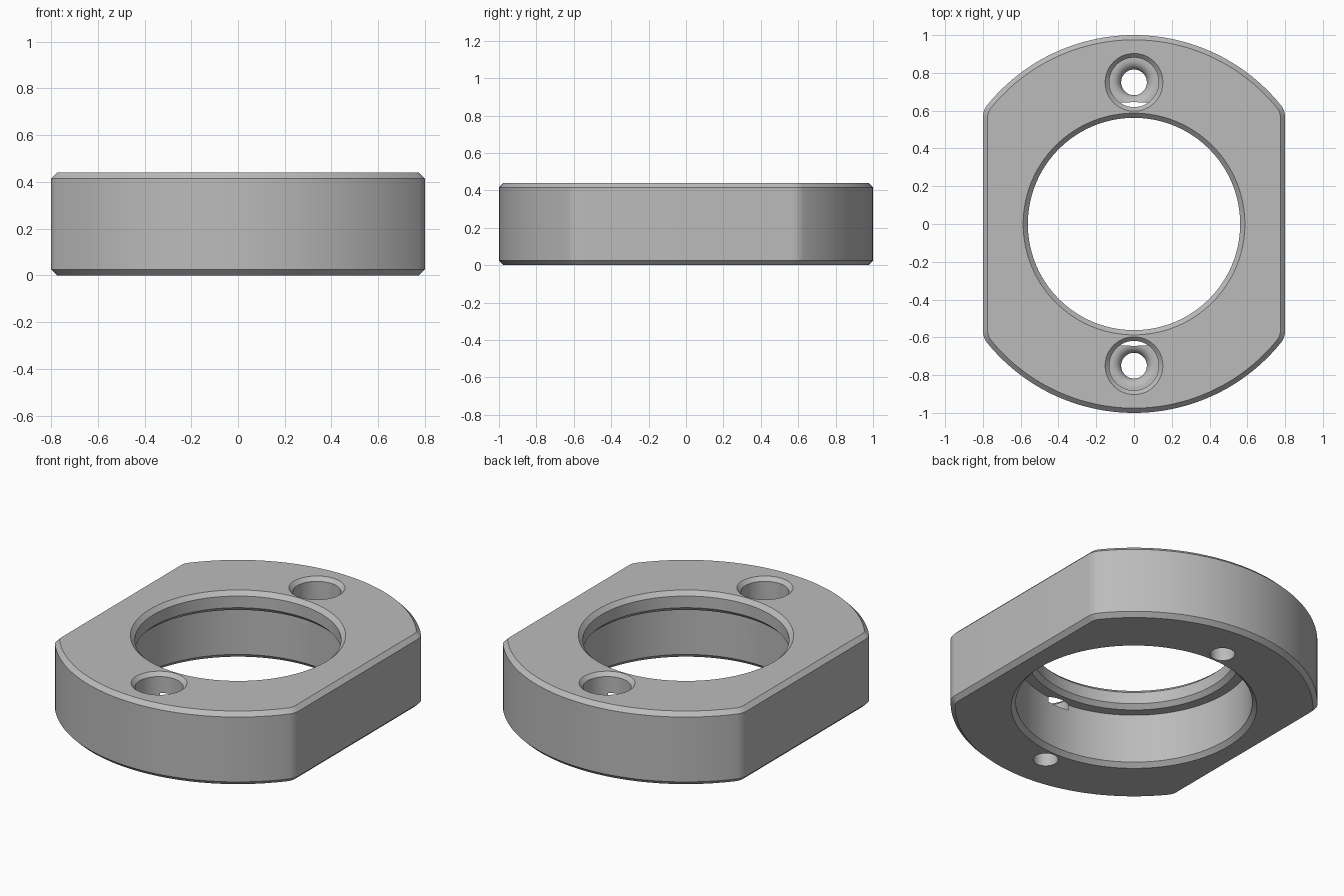
import bpy, bmesh, math

if "Cube" in bpy.data.objects:
    bpy.data.objects.remove(bpy.data.objects["Cube"])

H = 0.44      # thickness
C = 0.025     # chamfer size

metal = bpy.data.materials.new("plain grey")
metal.diffuse_color = (0.5, 0.5, 0.5, 1)
metal.use_nodes = True
metal.node_tree.nodes["Principled BSDF"].inputs["Base Color"].default_value = metal.diffuse_color


def make_object(name, bm):
    bmesh.ops.recalc_face_normals(bm, faces=bm.faces)
    me = bpy.data.meshes.new(name)
    bm.to_mesh(me)
    bm.free()
    me.materials.append(metal)
    ob = bpy.data.objects.new(name, me)
    bpy.context.collection.objects.link(ob)
    return ob


def skin(name, loops):
    """Closed solid through a stack of equal-length loops."""
    bm = bmesh.new()
    rings = [[bm.verts.new(p) for p in lp] for lp in loops]
    n = len(rings[0])
    for a, b in zip(rings, rings[1:]):
        for i in range(n):
            j = (i + 1) % n
            bm.faces.new((a[i], a[j], b[j], b[i]))
    bm.faces.new(rings[0])
    bm.faces.new(rings[-1])
    return make_object(name, bm)


def lathe(name, profile, segs, y=0.0):
    """Solid of revolution from (radius, z) points."""
    return skin(name, [[(r * math.cos(2 * math.pi * i / segs),
                         y + r * math.sin(2 * math.pi * i / segs), z)
                        for i in range(segs)] for r, z in profile])


def outline(inset, z):
    """Unit disc with flats at x = +-0.8 and rounded corners, offset inward."""
    fil = 0.1
    cx = 0.8 - fil
    cy = math.sqrt((1 - fil) ** 2 - cx ** 2)
    a0 = math.atan2(cy, cx)
    quarter = []
    for i in range(9):                                  # corner rounding
        t = a0 * i / 8
        quarter.append((cx + (fil - inset) * math.cos(t),
                        cy + (fil - inset) * math.sin(t)))
    for i in range(1, 25):                              # big arc to the top
        t = a0 + (math.pi / 2 - a0) * i / 24
        quarter.append(((1 - inset) * math.cos(t), (1 - inset) * math.sin(t)))
    half = quarter + [(-x, y) for x, y in reversed(quarter[:-1])]
    return [(x, y, z) for x, y in half + [(-x, -y) for x, y in half]]


# flange body with chamfered rims
body = skin("flange_body", [outline(C, 0), outline(0, C),
                            outline(0, H - C), outline(C, H)])

# stepped bore: wide below, narrow lip at the top, all edges chamfered
LIP, BIG, SMALL = 0.32, 0.645, 0.562
bore = lathe("bore_cutter", [
    (BIG + 2 * C, -C), (BIG, C), (BIG, LIP), (SMALL + C, LIP),
    (SMALL, LIP + C), (SMALL, H - C), (SMALL + 2 * C, H + C)], 128)
cutters = [bore]

# screw holes with counterbore and rounded lower edge
FLOOR, HOLE, HEAD, RND = 0.29, 0.068, 0.131, 0.05
rounding = [(HOLE + RND * (1 - math.cos(t)), FLOOR - RND * (1 - math.sin(t)))
            for t in (math.pi / 2 * i / 8 for i in range(9))]
screw = ([(HOLE, -0.1)] + rounding +
         [(HEAD, FLOOR), (HEAD, H - C + 0.003), (HEAD + 2 * C, H + C + 0.003)])
for side, y in (("back", 0.75), ("front", -0.75)):
    cutters.append(lathe(side + "_screw_cutter", screw, 48, y))

# cut and tidy up
bpy.context.view_layer.objects.active = body
body.select_set(True)
for c in cutters:
    c.hide_render = True
    m = body.modifiers.new(c.name, 'BOOLEAN')
    m.operation = 'DIFFERENCE'
    m.solver = 'EXACT'
    m.object = c
    bpy.ops.object.modifier_apply(modifier=m.name)
for c in cutters:
    bpy.data.objects.remove(c)
bpy.ops.object.shade_smooth_by_angle(angle=math.radians(30))
